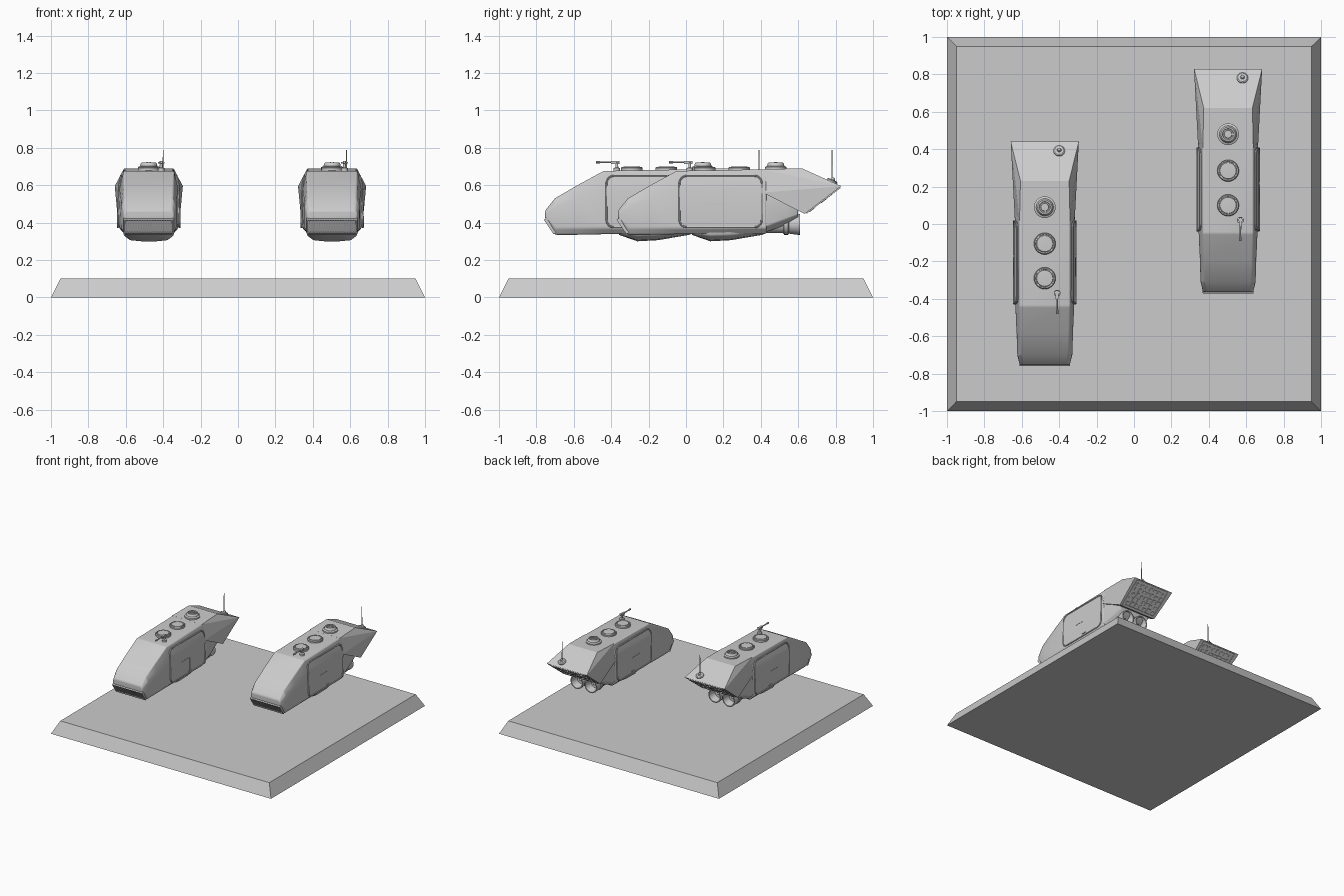
import bpy, bmesh, math, random
from mathutils import Matrix, Vector

random.seed(4)
cube = bpy.data.objects.get("Cube")
if cube:
    bpy.data.objects.remove(cube, do_unlink=True)

parts = []


def finish(name, bm, bevel=0, smooth=True, keep=True):
    bmesh.ops.recalc_face_normals(bm, faces=bm.faces)
    mesh = bpy.data.meshes.new(name)
    bm.to_mesh(mesh)
    bm.free()
    obj = bpy.data.objects.new(name, mesh)
    bpy.context.collection.objects.link(obj)
    if bevel:
        mod = obj.modifiers.new("Bevel", 'BEVEL')
        mod.width, mod.segments = bevel, 3
        mod.limit_method, mod.angle_limit = 'ANGLE', math.radians(25)
    if smooth:
        bpy.ops.object.select_all(action='DESELECT')
        obj.select_set(True)
        bpy.context.view_layer.objects.active = obj
        bpy.ops.object.shade_smooth_by_angle(angle=math.radians(32))
    if keep:
        parts.append(obj)
    return obj


def loft(name, stations, bevel=0):
    """Each station is y followed by half-section (x, z) points, top to bottom."""
    bm = bmesh.new()
    rings = []
    for y, *half in stations:
        ring = half + [(-x, z) for x, z in reversed(half)]
        rings.append([bm.verts.new((x, y, z)) for x, z in ring])
    n = len(rings[0])
    for a, b in zip(rings, rings[1:]):
        for i in range(n):
            j = (i + 1) % n
            bm.faces.new((a[i], a[j], b[j], b[i]))
    bm.faces.new(rings[0])
    bm.faces.new(rings[-1])
    return finish(name, bm, bevel)


def add_box(bm, size, matrix):
    bmesh.ops.create_cube(bm, size=1, matrix=matrix @ Matrix.Diagonal((*size, 1)))


def add_lathe(bm, profile, matrix, steps=28):
    """Spin (radius, height) points round the local z axis."""
    verts = [bm.verts.new((r, 0, h)) for r, h in profile]
    edges = [bm.edges.new(p) for p in zip(verts, verts[1:])]
    out = bmesh.ops.spin(bm, geom=verts + edges, cent=(0, 0, 0), axis=(0, 0, 1),
                         angle=math.tau, steps=steps, use_duplicate=False)
    new = {v for f in bm.faces for v in f.verts if not f.tag} | set(verts)
    bmesh.ops.remove_doubles(bm, verts=list(new), dist=0.0003)
    new = {v for f in bm.faces if not f.tag for v in f.verts}
    bmesh.ops.transform(bm, matrix=matrix, verts=list(new))
    for f in bm.faces:
        f.tag = True


def add_rod(bm, start, end, r1, r2, sides=10):
    a, b = Vector(start), Vector(end)
    rot = (b - a).to_track_quat('Z', 'Y').to_matrix().to_4x4()
    bmesh.ops.create_cone(bm, cap_ends=True, segments=sides, radius1=r1, radius2=r2,
                          depth=(b - a).length, matrix=Matrix.Translation((a + b) / 2) @ rot)


def move(x, y, z):
    return Matrix.Translation((x, y, z))


# Display base with sloping sides
bm = bmesh.new()
bmesh.ops.create_cube(bm, size=2, matrix=move(0, 0, 0.05) @ Matrix.Diagonal((1, 1, 0.05, 1)))
for v in bm.verts:
    if v.co.z > 0.05:
        v.co.x *= 0.95
        v.co.y *= 0.95
finish("display_base", bm, smooth=False, keep=False)

# Main hull
loft("hull", [
    (-0.363, (.122, .465), (.134, .45), (.134, .43), (.122, .42)),
    (-0.31, (.130, .53), (.147, .49), (.147, .37), (.128, .335)),
    (-0.19, (.133, .60), (.150, .53), (.151, .37), (.128, .335)),
    (-0.05, (.135, .676), (.157, .58), (.157, .37), (.128, .338)),
    (0.43, (.135, .685), (.160, .58), (.158, .37), (.128, .34))], bevel=0.012)

# Rounded belly pod
loft("belly_pod", [
    (0.03, (.120, .36), (.115, .340), (.09, .335), (.04, .335)),
    (0.13, (.140, .36), (.132, .330), (.10, .306), (.04, .300)),
    (0.24, (.140, .36), (.132, .332), (.10, .312), (.04, .306)),
    (0.41, (.130, .37), (.120, .350), (.09, .340), (.04, .335)),
    (0.50, (.110, .42), (.100, .400), (.08, .385), (.04, .380))], bevel=0.006)

# Flared tail, with an undercut rear face
bm = bmesh.new()
for x, y, z in [(.135, .41, .685), (.13, .62, .69), (.182, .83, .595),
                (.168, .635, .447), (.160, .41, .56)]:
    for s in (1, -1):
        bm.verts.new((s * x, y, z))
bmesh.ops.convex_hull(bm, input=bm.verts)
bmesh.ops.dissolve_limit(bm, angle_limit=0.02, verts=bm.verts, edges=bm.edges)
finish("tail_shell", bm, smooth=False)

# Lower rear body under the tail
loft("rear_body", [
    (0.40, (.150, .56), (.158, .50), (.158, .37), (.128, .34)),
    (0.54, (.150, .56), (.155, .50), (.140, .42), (.110, .39)),
    (0.60, (.140, .50), (.145, .47), (.130, .44), (.100, .43))], bevel=0.006)

# Machinery panel on the tail's rear face
low, tip = Vector((0, .635, .447)), Vector((0, .83, .595))
up = (tip - low).normalized()
out = Vector((0, up.z, -up.y))
panel = Matrix((Vector((1, 0, 0)), up, out)).transposed().to_4x4()
panel.translation = (low + tip) / 2
bm = bmesh.new()
for s in (1, -1):
    add_box(bm, (.30, .012, .012), panel @ move(0, s * .108, 0))
    add_box(bm, (.012, .216, .012), panel @ move(s * .150, 0, 0))
for i in range(7):
    for j in range(5):
        size = (random.uniform(.015, .036), random.uniform(.012, .036), random.uniform(.006, .018))
        add_box(bm, size, panel @ move((i - 3) * .04, (j - 2) * .04, 0))
finish("tail_machinery", bm, smooth=False)

# Twin hollow engine nozzles
bm = bmesh.new()
back = Matrix.Rotation(-math.pi / 2, 4, 'X')
for s in (1, -1):
    add_lathe(bm, [(0, 0), (.045, 0), (.048, .11), (.056, .115), (.056, .135), (.050, .14),
                   (.056, .185), (.056, .20), (.048, .20), (.036, .14), (.014, .14), (0, .17)],
              move(s * .064, .41, .391) @ back)
finish("engine_nozzles", bm)

# Front grille on the undercut nose
a, b = Vector((0, -.31, .343)), Vector((0, -.363, .422))
up = (b - a).normalized()
grille = Matrix((Vector((1, 0, 0)), up, Vector((0, -up.z, up.y)))).transposed().to_4x4()
grille.translation = (a + b) / 2
bm = bmesh.new()
for i in range(19):
    add_box(bm, (.006, .08, .014), grille @ move((i - 9) * .0135, 0, 0))
for s in (1, -1):
    add_box(bm, (.27, .008, .020), grille @ move(0, s * .042, 0))
    add_box(bm, (.008, .088, .020), grille @ move(s * .132, 0, 0))
finish("nose_grille", bm, smooth=False)


# Side doors following the bent hull wall
def wall(z):
    return .162 - max(0, z - .58) * .23


outline = []
for cy, cz, start in [(.365, .61, 0), (.005, .61, 90), (.005, .415, 180), (.365, .415, 270)]:
    for k in range(7):
        t = math.radians(start + k * 15)
        outline.append((cy + .04 * math.cos(t), cz + .04 * math.sin(t)))

bm = bmesh.new()
for s in (1, -1):
    geom = bmesh.new()
    geom.faces.new([geom.verts.new((0, y, z)) for y, z in outline])
    bmesh.ops.bisect_plane(geom, geom=geom.verts[:] + geom.edges[:] + geom.faces[:],
                           plane_co=(0, 0, .58), plane_no=(0, 0, 1))
    solid = bmesh.ops.extrude_face_region(geom, geom=geom.faces[:])
    outer = {v for v in solid["geom"] if isinstance(v, bmesh.types.BMVert)}
    for v in geom.verts:
        v.co.x = s * (wall(v.co.z) + (.003 if v in outer else -.02))
    tmp = bpy.data.meshes.new("door_temp")
    geom.to_mesh(tmp)
    geom.free()
    bm.from_mesh(tmp)
    bpy.data.meshes.remove(tmp)
    # Handle and step strip
    add_box(bm, (.008, .035, .006), move(s * .166, .21, .392))
    add_box(bm, (.006, .005, .10), move(s * .164, .21, .45))
    add_box(bm, (.006, .10, .005), move(s * .164, .16, .50))
finish("side_doors", bm)

bm = bmesh.new()
for s in (1, -1):
    loop = [(s * (wall(z) + .003), y, z) for y, z in outline]
    for p, q in zip(loop, loop[1:] + loop[:1]):
        add_rod(bm, p, q, .005, .005, 8)
finish("door_frames", bm)

# Roof hatches and rear turret ring
bm = bmesh.new()
for y in (.10, .285):
    add_lathe(bm, [(.058, -.01), (.058, .010), (.054, .015), (.049, .015), (.048, .010),
                   (.045, .010), (.043, .016), (0, .018)], move(0, y, .683))
finish("roof_hatches", bm)
bm = bmesh.new()
add_lathe(bm, [(.058, -.01), (.058, .012), (.050, .016), (.046, .018), (.043, .030), (.038, .036),
               (.030, .036), (.028, .030), (.022, .030), (.020, .036), (0, .037)], move(0, .48, .685))
for s in (1, -1):
    add_box(bm, (.006, .020, .006), move(s * .008, .48, .722))
finish("rear_turret", bm)

# Roof gun on its pintle
bm = bmesh.new()
add_lathe(bm, [(.018, -.01), (.018, .008), (.008, .012), (.007, .035), (0, .036)], move(.066, .02, .683))
add_box(bm, (.016, .045, .016), move(.066, .012, .722))
add_box(bm, (.036, .012, .008), move(.066, .022, .720))
add_rod(bm, (.066, -.005, .723), (.066, -.075, .723), .005, .004)
add_rod(bm, (.066, -.07, .723), (.066, -.092, .723), .007, .007)
finish("roof_gun", bm)

# Antenna on the tail slope
bm = bmesh.new()
tilt = Matrix.Rotation(math.radians(-24), 4, 'X')
add_lathe(bm, [(.030, -.01), (.030, .006), (.024, .011), (.012, .012), (.008, .022), (0, .024)],
          move(.077, .78, .618) @ tilt)
add_rod(bm, (.077, .78, .615), (.077, .78, .787), .0035, .002, 8)
finish("antenna", bm)

# Place the pair of matching vehicles
for obj in parts:
    twin = obj.copy()
    bpy.context.collection.objects.link(twin)
    obj.name, twin.name = "left_" + obj.data.name, "right_" + obj.data.name
    obj.location = (.503, 0, 0)
    twin.location = (-.477, -.39, 0)
